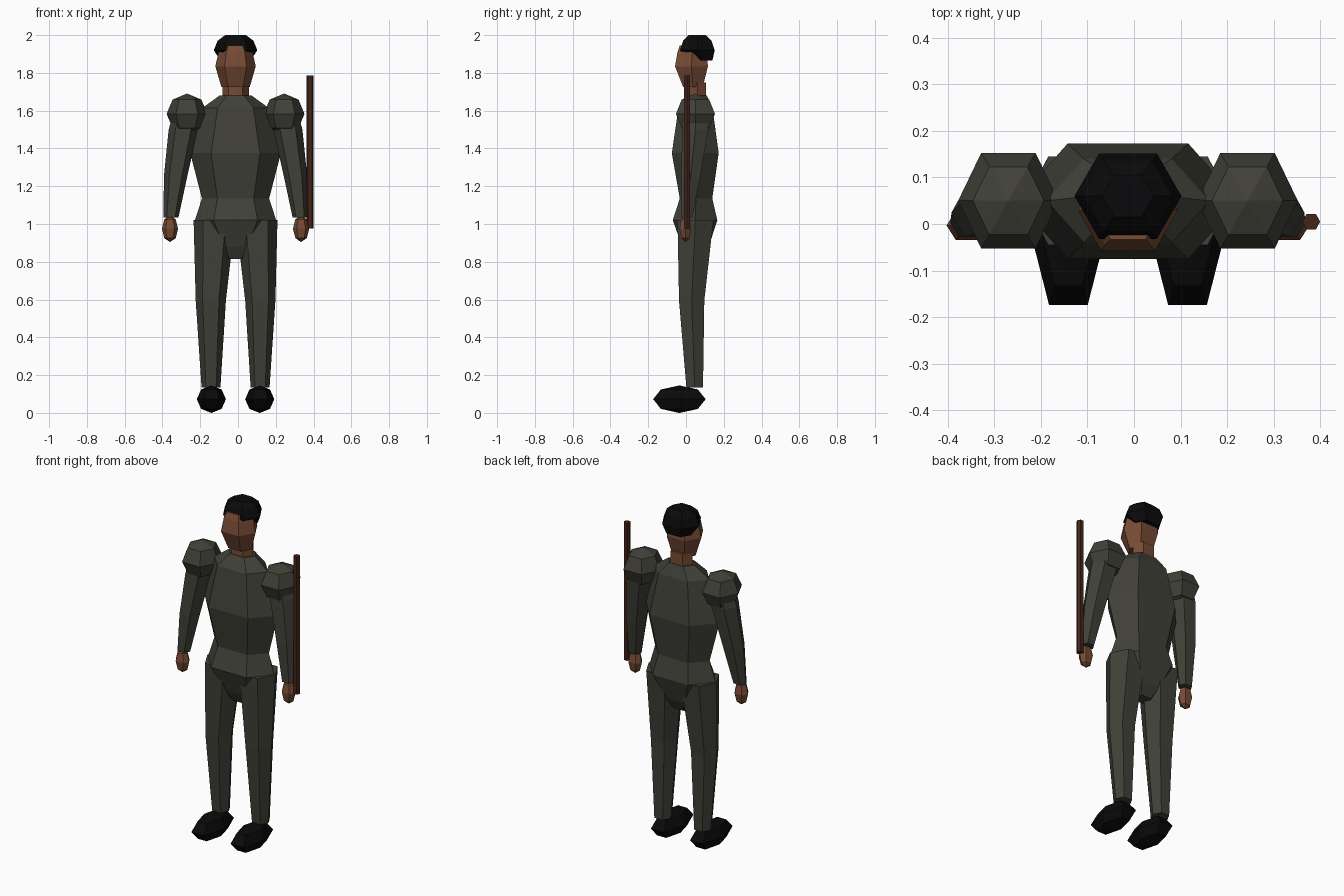
import bpy, bmesh, math

if "Cube" in bpy.data.objects:
    bpy.data.objects.remove(bpy.data.objects["Cube"])


def material(name, rgb):
    m = bpy.data.materials.new(name)
    m.diffuse_color = (*rgb, 1)
    m.use_nodes = True
    m.node_tree.nodes["Principled BSDF"].inputs["Base Color"].default_value = m.diffuse_color
    return m


OLIVE = material("dark_olive_cloth", (0.052, 0.052, 0.040))
SKIN = material("brown_skin", (0.185, 0.070, 0.035))
BLACK = material("black", (0.003, 0.003, 0.0035))
WOOD = material("dark_wood", (0.055, 0.018, 0.010))

CX = -0.013  # body axis, offset because the staff widens one side
HEX = [(1, 0), (.54, 1), (-.54, 1), (-1, 0), (-.54, -1), (.54, -1)]


def loft(name, mat, rings):
    """Six-sided skin through rings of (x, y, z, half width, half depth)."""
    bm = bmesh.new()
    loops = [[bm.verts.new((CX + x + rx * u, y + ry * v, z)) for u, v in HEX]
             for x, y, z, rx, ry in rings]
    for a, b in zip(loops, loops[1:]):
        for i in range(6):
            j = (i + 1) % 6
            bm.faces.new((a[i], a[j], b[j], b[i]))
    bm.faces.new(loops[0])
    bm.faces.new(loops[-1])
    bmesh.ops.recalc_face_normals(bm, faces=bm.faces)
    mesh = bpy.data.meshes.new(name)
    bm.to_mesh(mesh)
    bm.free()
    mesh.materials.append(mat)
    ob = bpy.data.objects.new(name, mesh)
    bpy.context.collection.objects.link(ob)
    return ob


def ball(name, mat, x, y, z, rx, ry, rz):
    """Six-sided, four-band ellipsoid."""
    rings = []
    for a in (-89, -45, 0, 45, 89):
        c, s = math.cos(math.radians(a)), math.sin(math.radians(a))
        rings.append((x, y, z + rz * s, rx * c, ry * c))
    return loft(name, mat, rings)


# Torso with waist and pelvis
loft("torso", OLIVE, [
    (0, .05, .815, .06, .035), (0, .05, .88, .115, .07),
    (0, .048, 1.02, .215, .118), (0, .053, 1.135, .178, .086),
    (0, .049, 1.375, .24, .124), (0, .05, 1.615, .175, .09),
    (0, .06, 1.68, .085, .05)])

# Neck, head and hair
loft("neck", SKIN, [(0, .06, 1.62, .07, .047), (0, .06, 1.75, .07, .047)])
loft("head", SKIN, [
    (0, .037, 1.725, .075, .052), (0, .029, 1.835, .107, .087),
    (0, .032, 1.91, .09, .077), (0, .035, 1.945, .07, .068)])
loft("hair", BLACK, [
    (0, .088, 1.865, .08, .052), (0, .06, 1.92, .115, .092),
    (0, .06, 1.97, .095, .075), (0, .06, 2.0, .055, .045)])

for side, s in (("left", -1), ("right", 1)):
    # Arm, puffed shoulder and hand
    ball(side + "_shoulder", OLIVE, s * .257, .05, 1.583, .108, .103, .107)
    loft(side + "_arm", OLIVE, [
        (s * .342, .003, 1.035, .04, .03), (s * .317, .025, 1.255, .062, .052),
        (s * .277, .05, 1.5, .077, .068), (s * .262, .05, 1.58, .07, .065)])
    ball(side + "_hand", SKIN, s * .347, -.003, .975, .043, .031, .07)

    # Leg and shoe
    loft(side + "_leg", OLIVE, [
        (s * .13, .046, .135, .05, .044), (s * .131, .03, .595, .08, .067),
        (s * .112, .05, 1.02, .11, .095)])
    ball(side + "_shoe", BLACK, s * .128, -.035, .0725, .077, .139, .0725)

# Staff held at the side
loft("staff", WOOD, [(.381 - CX, .005, .975, .019, .0165),
                     (.381 - CX, .005, 1.787, .019, .0165)])
